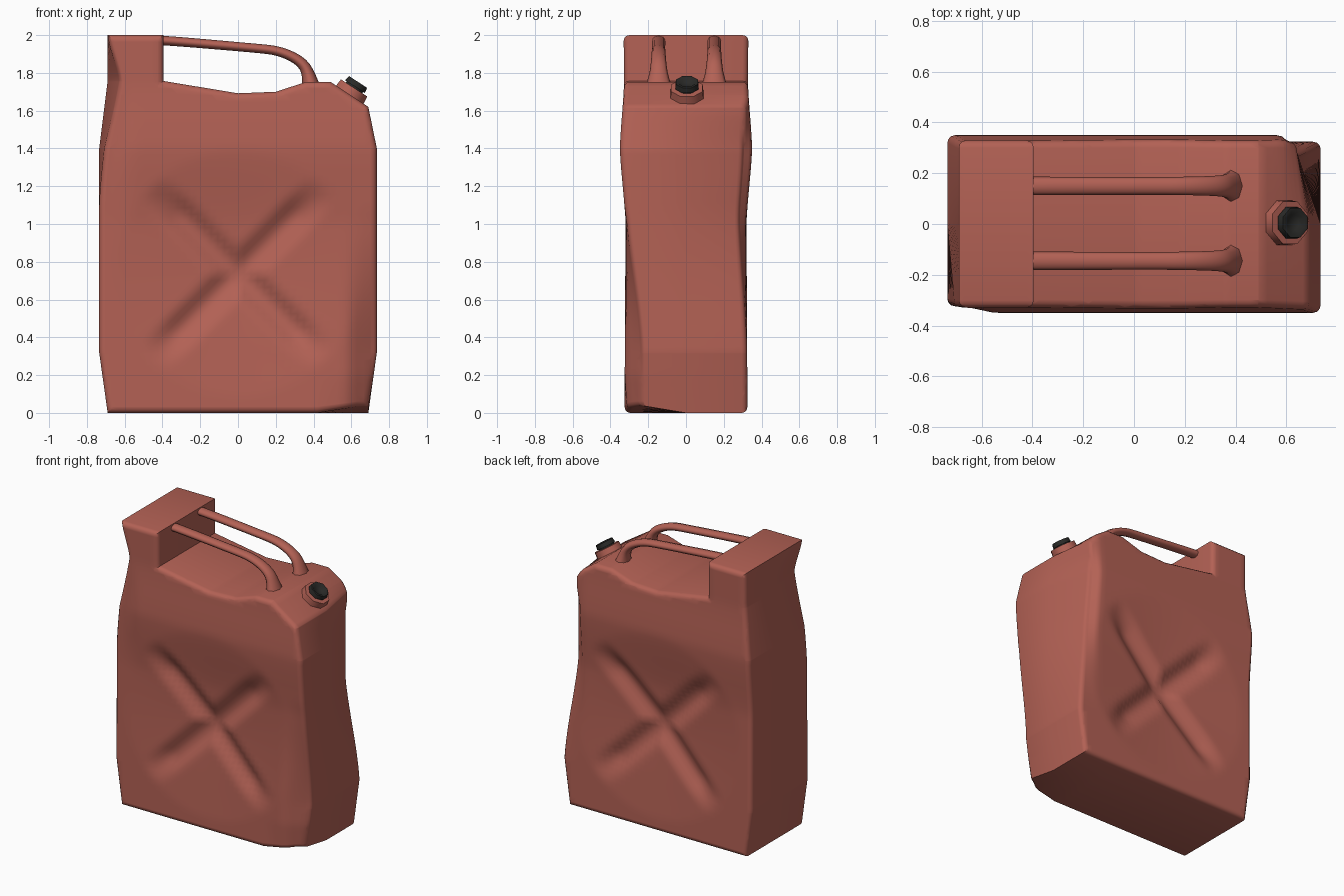
import bpy, bmesh, math
from mathutils import Matrix, Vector

if "Cube" in bpy.data.objects:
    bpy.data.objects.remove(bpy.data.objects["Cube"])


def material(name, rgb):
    m = bpy.data.materials.new(name)
    m.diffuse_color = (*rgb, 1)
    m.use_nodes = True
    m.node_tree.nodes["Principled BSDF"].inputs["Base Color"].default_value = m.diffuse_color
    return m


RED = material("red_paint", (0.45, 0.12, 0.09))
DARK = material("dark_plastic", (0.022, 0.022, 0.02))


def clamp(t):
    return max(0.0, min(1.0, t))


def smooth_table(pts, t):
    for (a, va), (b, vb) in zip(pts, pts[1:]):
        if t <= b:
            s = clamp((t - a) / (b - a))
            return va + (vb - va) * (.5 * s + .5 * s * s * (3 - 2 * s))
    return pts[-1][1]


def finish(ob, mat, angle):
    ob.data.materials.clear()
    ob.data.materials.append(mat)
    bpy.ops.object.select_all(action='DESELECT')
    ob.select_set(True)
    bpy.context.view_layer.objects.active = ob
    bpy.ops.object.shade_smooth_by_angle(angle=math.radians(angle))


def add_mesh(name, bm, mat, angle=40):
    bmesh.ops.recalc_face_normals(bm, faces=bm.faces)
    me = bpy.data.meshes.new(name)
    bm.to_mesh(me)
    bm.free()
    ob = bpy.data.objects.new(name, me)
    bpy.context.collection.objects.link(ob)
    finish(ob, mat, angle)
    return ob


# Body: side profile with a raised block at the left end
PROFILE = [(-.69, 0), (.69, 0), (.735, .32), (.735, 1.4), (.69, 1.62), (.49, 1.752),
           (.36, 1.752), (.2, 1.70), (0, 1.692), (-.395, 1.757), (-.395, 2),
           (-.69, 2), (-.69, 1.76), (-.735, 1.4), (-.735, .32)]
HALF = 0.33
bm = bmesh.new()
face = bm.faces.new([bm.verts.new((x, -HALF, z)) for x, z in PROFILE])
ext = bmesh.ops.extrude_face_region(bm, geom=[face], use_keep_orig=True)
bmesh.ops.translate(bm, vec=(0, 2 * HALF, 0),
                    verts=[v for v in ext['geom'] if isinstance(v, bmesh.types.BMVert)])
bmesh.ops.recalc_face_normals(bm, faces=bm.faces)
rim = [e for e in bm.edges if abs(e.verts[0].co.y - e.verts[1].co.y) < 1e-4]
bmesh.ops.bevel(bm, geom=rim, offset=.03, segments=3, profile=.5, affect='EDGES')

# Slice into a grid so the panels can be shaped
for axis, start, count, step in ((0, -.7035, 41, .0351), (2, .0333, 56, .0351), (1, 0, 1, 1)):
    n = Vector((0, 0, 0))
    n[axis] = 1
    for i in range(count):
        bmesh.ops.bisect_plane(bm, geom=bm.verts[:] + bm.edges[:] + bm.faces[:],
                               plane_co=n * (start + step * i), plane_no=n)

# Waist, X-shaped grooves and dented corners
WIDTH = [(0, .325), (.35, .324), (1.0, .32), (1.4, .35), (1.75, .328), (2, .33)]
for v in bm.verts:
    x, y, z = v.co
    side = -1 if y < 0 else 1
    frac = abs(y) / HALF
    w = smooth_table(WIDTH, z)
    depth = 0
    if frac > .995:
        a, b = abs(x), abs(z - .74)
        across, along = abs(a - b) / math.sqrt(2), (a + b) / math.sqrt(2)
        groove = clamp(1.25 * (1 - across / .095)) * clamp((.64 - along) / .2)
        depth = .045 * groove + .045 * clamp(1 - math.hypot(a, b) / .65)
    edge = clamp(abs(y) / .3)
    right, left = clamp((x - .58) / .13), clamp((-.55 - x) / .13)
    if side < 0:
        # lower right corner folded in, bottom edge lifted, upper left corner pressed in
        low = clamp((x - .42) / .22) * clamp((.2 - z) / .2) * edge
        w -= .085 * right * smooth_table([(.35, 1), (1.1, 0)], z) + .02 * low
        w -= .022 * left * smooth_table([(1, 0), (1.4, 1), (1.75, 0)], z)
        v.co.z += .035 * low
        v.co.x += .06 * left * edge * smooth_table([(1.1, 0), (1.76, 1), (2, 0)], z)
    else:
        # upper right corner pressed in at the back
        press = smooth_table([(.32, 0), (1.1, .9), (1.4, 1), (1.62, .6), (1.75, 0)], z)
        w -= .045 * right * press
        v.co.x -= .095 * right * edge * press
    v.co.y = side * (frac * w - depth)
add_mesh("body", bm, RED, 50)

# Two carrying bars
PATH = [(-.42, 1.972, 1), (-.36, 1.970, 1), (.08, 1.932, .95), (.22, 1.918, 1),
        (.34, 1.86, 1.1), (.38, 1.78, 1.4), (.39, 1.70, 2.2)]
for name, y in (("front_handle_bar", -.145), ("back_handle_bar", .15)):
    cu = bpy.data.curves.new(name, 'CURVE')
    cu.dimensions = '3D'
    cu.bevel_depth, cu.bevel_resolution, cu.use_fill_caps = .025, 2, True
    sp = cu.splines.new('NURBS')
    sp.points.add(len(PATH) - 1)
    for p, (x, z, r) in zip(sp.points, PATH):
        p.co, p.radius = (x, 0, z, 1), r
    sp.order_u, sp.use_endpoint_u, sp.resolution_u = 3, True, 5
    bar = bpy.data.objects.new(name, cu)
    bar.location.y, bar.scale.y = y, 1.45
    bpy.context.collection.objects.link(bar)
    bpy.ops.object.select_all(action='DESELECT')
    bar.select_set(True)
    bpy.context.view_layer.objects.active = bar
    bpy.ops.object.convert(target='MESH')
    finish(bpy.context.object, RED, 50)

# Octagonal spout collar and dished cap on the sloping shoulder
TILT = Matrix.Translation((.592, .005, 1.685)) @ Matrix.Rotation(math.radians(33), 4, 'Y')


def octagon(name, r1, r2, low, high, mat, dish):
    bm = bmesh.new()
    bmesh.ops.create_cone(bm, cap_ends=True, segments=8, radius1=r1, radius2=r2,
                          depth=high - low,
                          matrix=Matrix.Translation((0, 0, (low + high) / 2))
                          @ Matrix.Rotation(math.radians(22.5), 4, 'Z'))
    if dish:
        bm.normal_update()
        top = max(bm.faces, key=lambda f: f.calc_center_median().z)
        bmesh.ops.inset_region(bm, faces=[top], thickness=.014)
        bmesh.ops.inset_region(bm, faces=[top], thickness=.018, depth=-dish)
    bmesh.ops.transform(bm, matrix=TILT, verts=bm.verts)
    return add_mesh(name, bm, mat, 50)


octagon("spout_collar", .098, .09, -.04, .042, RED, 0)
octagon("spout_cap_base", .056, .056, .03, .06, DARK, 0)
octagon("spout_cap", .067, .062, .05, .08, DARK, .018)
